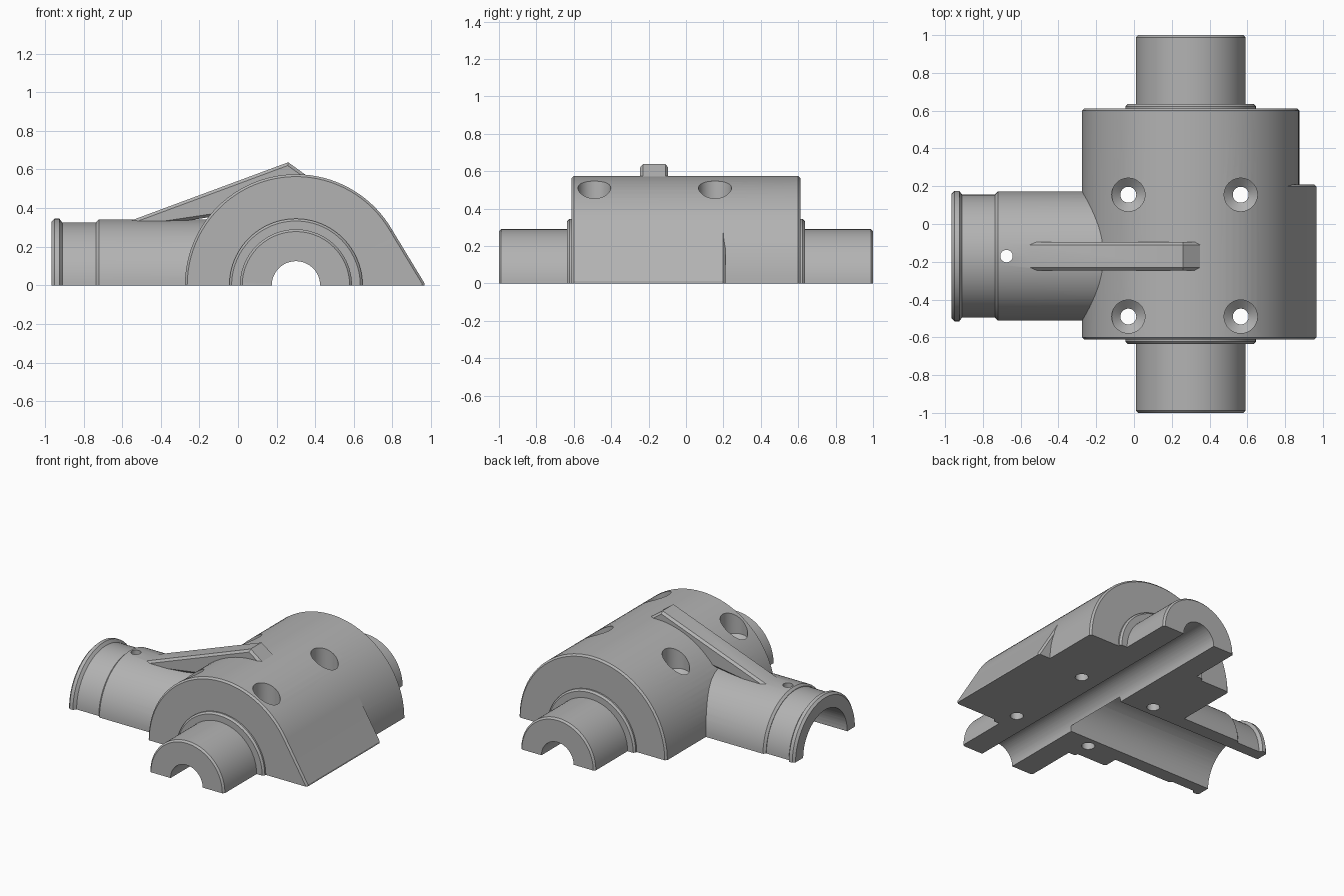
import bpy, bmesh, math
from mathutils import Matrix, Vector

if "Cube" in bpy.data.objects:
    bpy.data.objects.remove(bpy.data.objects["Cube"])

GREY = (0.45, 0.45, 0.45, 1)
metal = bpy.data.materials.new("cast grey")
metal.use_nodes = True
metal.diffuse_color = GREY
metal.node_tree.nodes["Principled BSDF"].inputs["Base Color"].default_value = GREY

SHAFT_X, ARM_Y = 0.30, -0.17      # axis positions on the split plane
C = 0.012                         # edge chamfer


def finish(bm, name):
    bmesh.ops.remove_doubles(bm, verts=bm.verts, dist=1e-5)
    bmesh.ops.recalc_face_normals(bm, faces=bm.faces)
    mesh = bpy.data.meshes.new(name)
    bm.to_mesh(mesh)
    bm.free()
    mesh.materials.append(metal)
    ob = bpy.data.objects.new(name, mesh)
    bpy.context.collection.objects.link(ob)
    return ob


def lathe(name, profile, axis, origin, steps=96):
    """Revolve (radius, position) points around a world axis."""
    bm = bmesh.new()
    verts = [bm.verts.new((r, 0, h)) for r, h in profile]
    edges = [bm.edges.new(pair) for pair in zip(verts, verts[1:])]
    bmesh.ops.spin(bm, geom=verts + edges, cent=(0, 0, 0), axis=(0, 0, 1),
                   angle=math.tau, steps=steps, use_duplicate=False)
    turn = {"X": Matrix.Rotation(math.pi / 2, 4, "Y"),
            "Y": Matrix.Rotation(-math.pi / 2, 4, "X"),
            "Z": Matrix.Identity(4)}[axis]
    bm.transform(Matrix.Translation(origin) @ turn)
    return finish(bm, name)


def rod(name, radius, start, end, axis, origin, steps=64):
    return lathe(name, [(0, start), (radius, start), (radius, end), (0, end)],
                 axis, origin, steps)


def prism(name, outline, y0, y1, bevel):
    """Extrude an x-z outline along y and chamfer its two end rims."""
    bm = bmesh.new()
    face = bm.faces.new([bm.verts.new((x, y0, z)) for x, z in outline])
    ext = bmesh.ops.extrude_face_region(bm, geom=[face])
    moved = [g for g in ext["geom"] if isinstance(g, bmesh.types.BMVert)]
    bmesh.ops.translate(bm, verts=moved, vec=(0, y1 - y0, 0))
    rims = [e for e in bm.edges if abs(e.verts[0].co.y - e.verts[1].co.y) < 1e-6]
    bmesh.ops.bevel(bm, geom=rims, offset=bevel, segments=1, affect="EDGES")
    return finish(bm, name)


# Main body with collars and shaft stubs, mirrored along its axis
half = [(0.29, 0.635), (0.345 - C, 0.635), (0.345, 0.635 - C), (0.345, 0.612),
        (0.575 - C, 0.612), (0.575, 0.612 - C)]
half = [(0, 1), (0.29 - C, 1), (0.29, 1 - C)] + half
profile = half + [(r, -h) for r, h in reversed(half)]
housing = lathe("bearing_housing", profile, "Y", (SHAFT_X, 0, 0))

# Side arm with neck and end flange
arm = lathe("side_arm", [
    (0, -0.965), (0.33, -0.965), (0.345, -0.95), (0.345, -0.925), (0.325, -0.91),
    (0.325, -0.735), (0.328, -0.735), (0.342, -0.72), (0.342, 0.1), (0, 0.1)],
    "X", (0, ARM_Y, 0))

# Sloping foot, tangent to the body
tangent = math.radians(30)
foot = prism("sloped_foot", [
    (SHAFT_X, -0.05), (0.965, -0.05), (0.965, 0.012),
    (SHAFT_X + 0.575 * math.cos(tangent), 0.575 * math.sin(tangent)),
    (SHAFT_X, 0.28)], -0.612, 0.21, C)

# Stiffening rib over the arm
rib = prism("stiffening_rib", [
    (-0.555, 0.335), (0.26, 0.637), (0.36, 0.565), (0.3, 0.42), (-0.5, 0.3)],
    ARM_Y - 0.075, ARM_Y + 0.075, 0.015)

# Cutters: bores, oil hole, bolt holes and the flat underside
cutters = [
    rod("shaft_bore", 0.125, -1.1, 1.1, "Y", (SHAFT_X, 0, 0)),
    rod("arm_bore", 0.245, -1.1, 0.18, "X", (0, ARM_Y, 0)),
    rod("oil_hole", 0.033, 0.1, 0.5, "Z", (-0.675, ARM_Y, 0), 32),
]
for x in (-0.03, 0.565):
    for y in (-0.49, 0.155):
        cutters.append(lathe("bolt_hole", [
            (0, -0.1), (0.042, -0.1), (0.042, 0.33), (0.088, 0.37),
            (0.088, 0.8), (0, 0.8)], "Z", (x, y, 0), 40))
bm = bmesh.new()
bmesh.ops.create_cube(bm, size=1, matrix=Matrix.Translation((0, 0, -0.5))
                      @ Matrix.Diagonal(Vector((4, 4, 1, 1))))
cutters.append(finish(bm, "underside_cut"))

# Combine everything into one casting
bpy.context.view_layer.objects.active = housing
for ob, mode in [(o, "UNION") for o in (arm, foot, rib)] + \
                [(o, "DIFFERENCE") for o in cutters]:
    mod = housing.modifiers.new(ob.name, "BOOLEAN")
    mod.operation, mod.solver, mod.object = mode, "EXACT", ob
    bpy.ops.object.modifier_apply(modifier=mod.name)
    bpy.data.objects.remove(ob)

bpy.ops.object.select_all(action="DESELECT")
housing.select_set(True)
bpy.ops.object.shade_smooth_by_angle(angle=math.radians(25))
